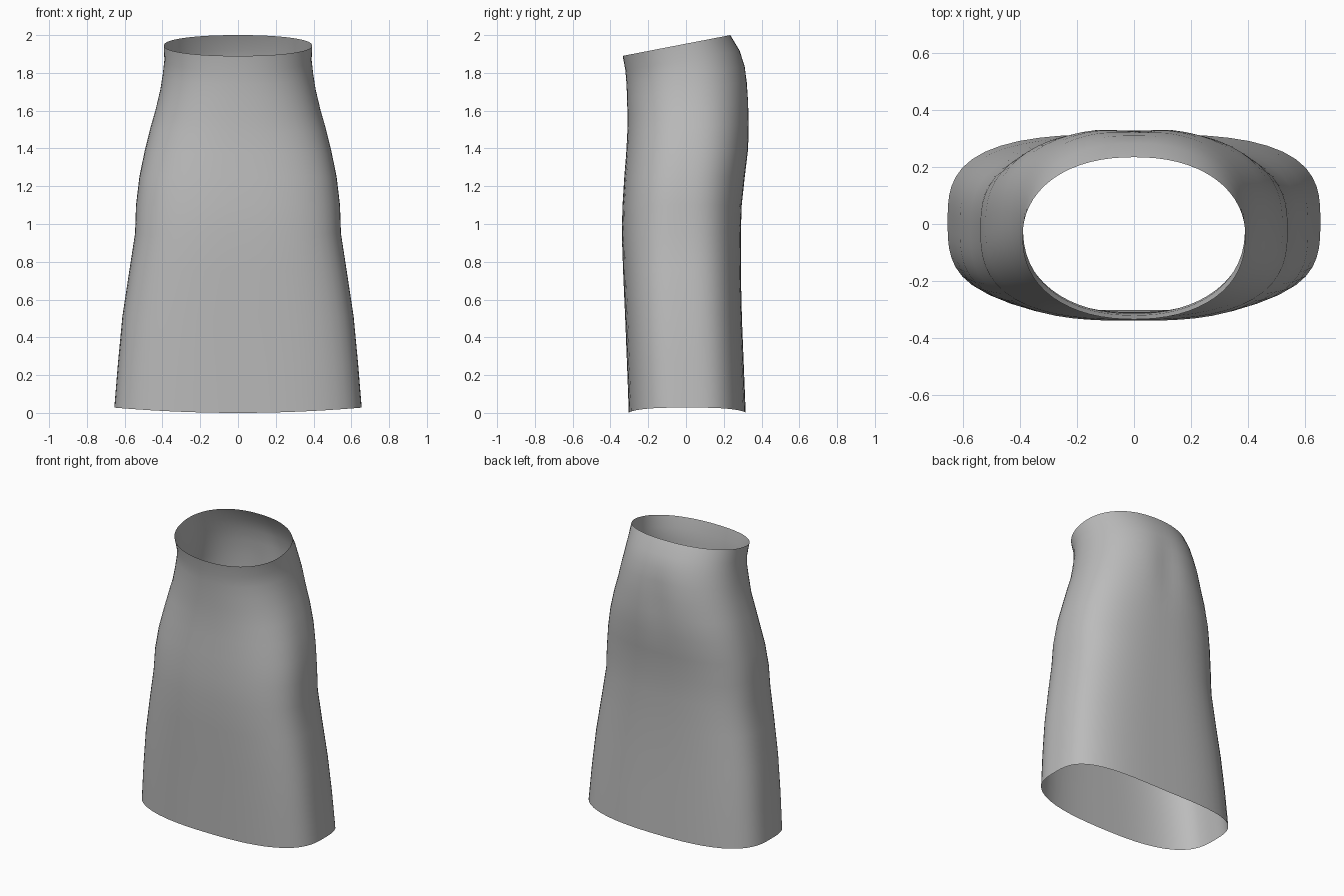
import bpy, bmesh
from math import sin, cos, pi, exp

cube = bpy.data.objects.get("Cube")
if cube:
    bpy.data.objects.remove(cube, do_unlink=True)

# Plain grey cloth
cloth = bpy.data.materials.new("grey_cloth")
cloth.use_nodes = True
colour = (0.5, 0.5, 0.5, 1)
cloth.diffuse_color = colour
cloth.node_tree.nodes["Principled BSDF"].inputs["Base Color"].default_value = colour

# Cross-sections: height, half width, front y, back y, squareness
SECTIONS = [
    (0.0, 0.655, -0.303, 0.316, 3.1),
    (0.25, 0.635, -0.312, 0.306, 3.1),
    (0.5, 0.612, -0.322, 0.296, 3.0),
    (0.75, 0.575, -0.333, 0.29, 2.9),
    (0.95, 0.545, -0.34, 0.29, 2.8),
    (1.1, 0.54, -0.336, 0.295, 2.7),
    (1.25, 0.522, -0.327, 0.312, 2.6),
    (1.38, 0.495, -0.317, 0.332, 2.5),
    (1.5, 0.465, -0.311, 0.338, 2.4),
    (1.6, 0.436, -0.31, 0.338, 2.3),
    (1.7, 0.412, -0.312, 0.329, 2.3),
    (1.78, 0.399, -0.315, 0.314, 2.2),
    (1.86, 0.39, -0.321, 0.285, 2.2),
    (1.945, 0.392, -0.335, 0.235, 2.2),
]
SIDES = 64


def section_ring(bm, height, half_width, front, back, power):
    """Rounded ring with a curved hem, tilted waist and a soft dip at the back."""
    middle, depth = (front + back) / 2, (back - front) / 2
    tilt = 0.193 * max(0, (height - 1.2) / 0.745)
    dip = 0.014 * exp(-((height - 1.58) / 0.17) ** 2)
    ring = []
    for i in range(SIDES):
        c, s = cos(2 * pi * i / SIDES), sin(2 * pi * i / SIDES)
        r = (abs(c) ** power + abs(s) ** power) ** (-1 / power)
        x, y = half_width * c * r, middle + depth * s * r
        z = height + tilt * (y + 0.05) + 0.028 * (x / 0.655) ** 2 * max(0, 1 - height)
        if s > 0:
            y -= dip * exp(-(x / 0.09) ** 2)
        ring.append(bm.verts.new((x, y, z)))
    return ring


# Skirt: open tube lofted through the rings
bm = bmesh.new()
rings = [section_ring(bm, *section) for section in SECTIONS]
for low, high in zip(rings, rings[1:]):
    for i in range(SIDES):
        j = (i + 1) % SIDES
        bm.faces.new((low[i], low[j], high[j], high[i])).smooth = True
mesh = bpy.data.meshes.new("skirt")
bm.to_mesh(mesh)
bm.free()
mesh.materials.append(cloth)
skirt = bpy.data.objects.new("skirt", mesh)
bpy.context.collection.objects.link(skirt)
